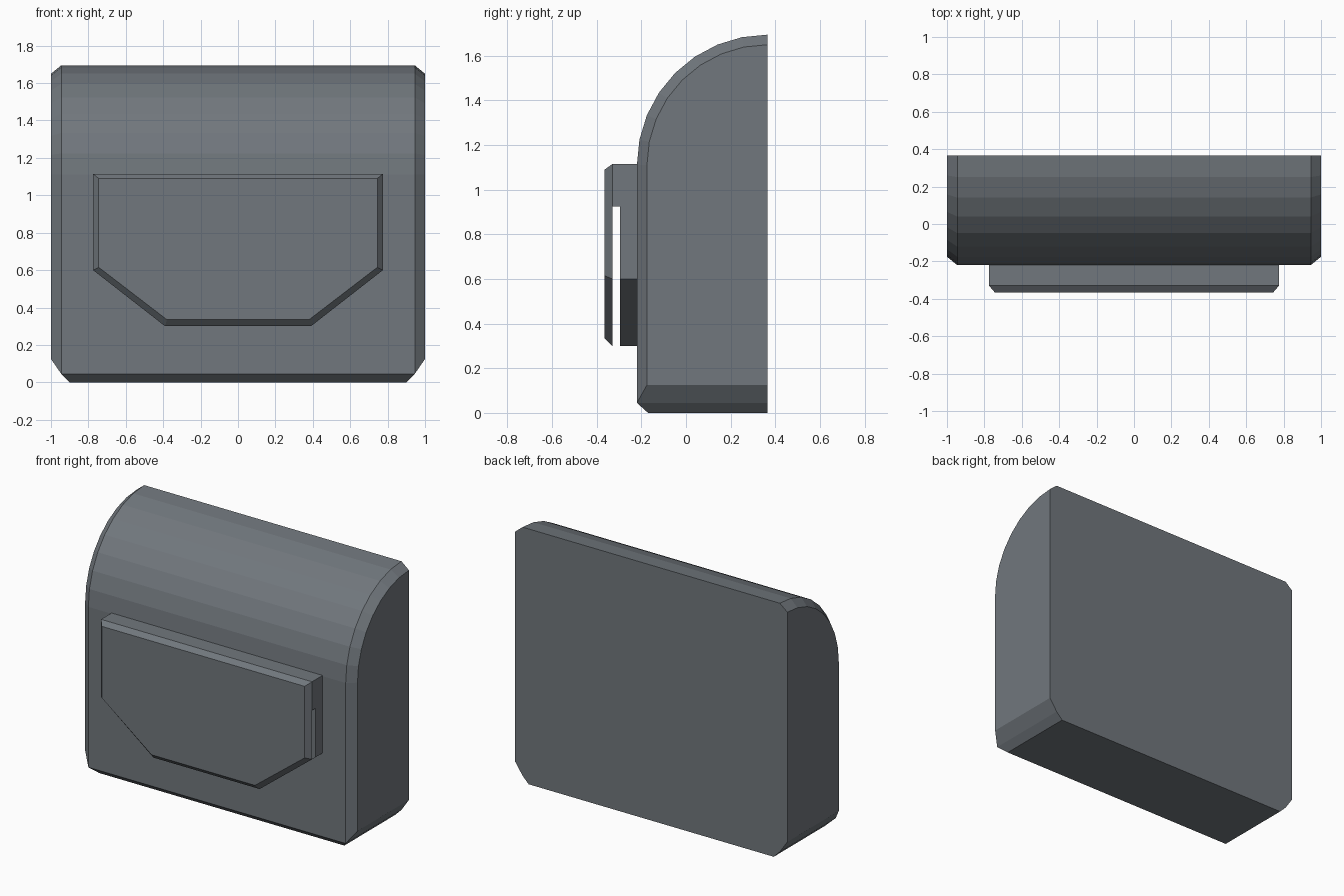
import bpy, bmesh, math

if "Cube" in bpy.data.objects:
    bpy.data.objects.remove(bpy.data.objects["Cube"])

grey = bpy.data.materials.new("slate grey")
grey.diffuse_color = (0.165, 0.185, 0.205, 1)
grey.use_nodes = True
grey.node_tree.nodes["Principled BSDF"].inputs["Base Color"].default_value = grey.diffuse_color


def finish(name, bm):
    bmesh.ops.remove_doubles(bm, verts=bm.verts, dist=0.0005)
    bmesh.ops.recalc_face_normals(bm, faces=bm.faces)
    mesh = bpy.data.meshes.new(name)
    bm.to_mesh(mesh)
    bm.free()
    mesh.materials.append(grey)
    ob = bpy.data.objects.new(name, mesh)
    bpy.context.collection.objects.link(ob)
    return ob


def bridge(bm, a, b, sides=None):
    n = len(a)
    for i in (range(n) if sides is None else sides):
        j = (i + 1) % n
        bm.faces.new((a[i], a[j], b[j], b[i]))


# Bag body: side profiles lofted along x, rounded front top, chamfered ends
BACK, ARC_Z = 0.365, 1.11


def section(bm, x, radius, low, chamfer_y, front_low):
    pts = [(BACK, low), (chamfer_y, low), (BACK - radius, front_low)]
    for i in range(9):
        a = math.pi / 2 * i / 8
        pts.append((BACK - radius * math.cos(a), ARC_Z + radius * math.sin(a)))
    return [bm.verts.new((x, y, z)) for y, z in pts]


bm = bmesh.new()
stations = [(0.90, 0.585, 0.0, -0.17, 0.045),
            (0.945, 0.585, 0.045, -0.22, 0.045),
            (1.0, 0.54, 0.125, -0.175, 0.125)]
rings = [section(bm, -s[0], *s[1:]) for s in reversed(stations)]
rings += [section(bm, *s) for s in stations]
for a, b in zip(rings, rings[1:]):
    bridge(bm, a, b)
bm.faces.new(rings[0])
bm.faces.new(rings[-1])
finish("bag_body", bm)

# Front pocket: cut-corner outline, with an open slot behind its hanging flap
outer = [(0.775, 0.925), (0.775, 1.115), (-0.775, 1.115), (-0.775, 0.925),
         (-0.775, 0.60), (-0.39, 0.30), (0.39, 0.30), (0.775, 0.60)]
inner = [(0.745, 0.925), (0.745, 1.09), (-0.745, 1.09), (-0.745, 0.925),
         (-0.745, 0.615), (-0.38, 0.335), (0.38, 0.335), (0.745, 0.615)]
bm = bmesh.new()
base, gap_back, gap_front, face = [
    [bm.verts.new((x, y, z)) for x, z in outline]
    for y, outline in ((-0.21, outer), (-0.295, outer), (-0.33, outer), (-0.365, inner))]
bridge(bm, base, gap_back)
bridge(bm, gap_back, gap_front, (0, 1, 2))       # joined only at the top
bridge(bm, gap_front, face)
bm.faces.new(base)
bm.faces.new(face)
for ring in (gap_back, gap_front):               # slot walls
    bm.faces.new([ring[0]] + ring[3:])
bm.faces.new((gap_back[0], gap_back[3], gap_front[3], gap_front[0]))  # slot roof
finish("front_pocket", bm)
